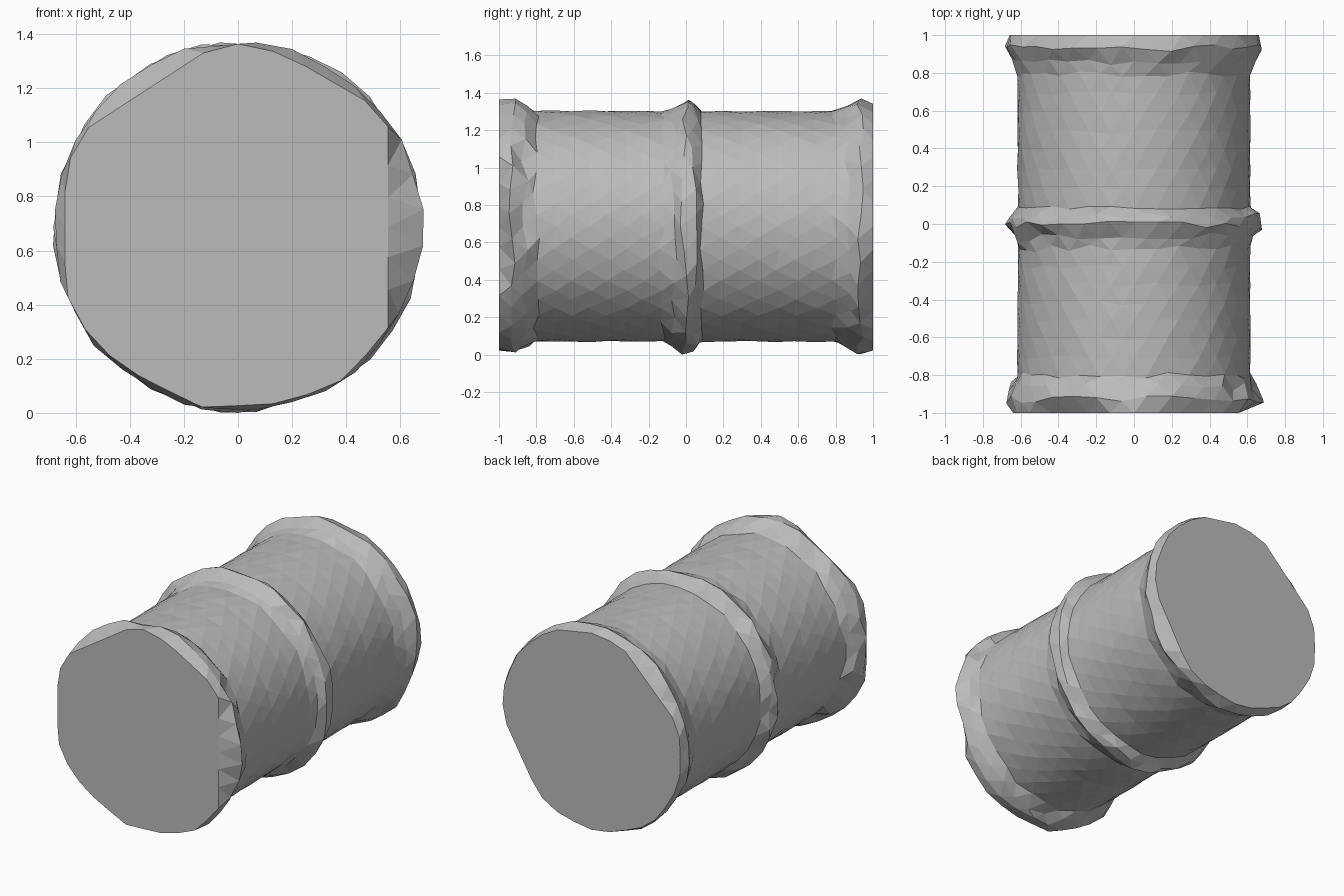
import bpy, bmesh, math, random
from mathutils import Vector

random.seed(4)
SEGMENTS = 32
AXIS_HEIGHT = 0.7
BODY = 0.617

cube = bpy.data.objects.get("Cube")
if cube:
    bpy.data.objects.remove(cube, do_unlink=True)


def make_material(name, colour):
    mat = bpy.data.materials.new(name)
    mat.use_nodes = True
    mat.diffuse_color = colour
    mat.node_tree.nodes["Principled BSDF"].inputs["Base Color"].default_value = colour
    return mat


grey = make_material("plain grey", (0.5, 0.5, 0.5, 1))

# Flat chips on each end: direction in degrees and distance from the axis
FRONT_CHIPS = [(0, 0.555), (123, 0.61), (60, 0.64), (180, 0.64), (243, 0.655)]
BACK_CHIPS = [(135, 0.6), (-30, 0.61), (80, 0.645), (250, 0.65)]


def chipped(angle, radius, chips):
    for direction, distance in chips:
        c = math.cos(angle - math.radians(direction))
        if c > 0.2:
            radius = min(radius, distance / c)
    return radius


# Profile along the axis: position, radius, position wobble, radius wobble
front_rim = [(-1, 0.67, 0, 0.012), (-0.93, 0.682, 0.02, 0.008),
             (-0.86, 0.645, 0.025, 0.02), (-0.8, BODY, 0.02, 0.004)]
hoop = [(-0.13, BODY, 0.02, 0.004), (-0.07, 0.635, 0.025, 0.012),
        (-0.01, 0.68, 0.025, 0.012), (0.045, 0.66, 0.02, 0.018),
        (0.085, BODY, 0.01, 0.004)]
back_rim = [(0.79, BODY, 0.02, 0.003), (0.86, 0.64, 0.02, 0.012),
            (0.93, 0.677, 0.02, 0.01), (1, 0.66, 0, 0.008)]


def wall(start, end, count):
    step = (end - start) / (count + 1)
    return [(start + step * (i + 1), BODY, 0.012, 0.003) for i in range(count)]


profile = (front_rim + wall(-0.8, -0.13, 6) + hoop
           + wall(0.085, 0.79, 6) + back_rim)

# Staggered rings joined by triangles
bm = bmesh.new()
rings = []
for level, (y, radius, slide, bump) in enumerate(profile):
    ring = []
    for i in range(SEGMENTS):
        angle = math.tau * (i + 0.5 * (level % 2)) / SEGMENTS
        r = radius + random.uniform(-bump, bump)
        if level == 0:
            r = chipped(angle, r, FRONT_CHIPS)
        elif level == len(profile) - 1:
            r = chipped(angle, r, BACK_CHIPS)
        ring.append(bm.verts.new((r * math.cos(angle),
                                  y + random.uniform(-slide, slide),
                                  AXIS_HEIGHT + r * math.sin(angle))))
    rings.append(ring)

for level in range(len(rings) - 1):
    a, b = rings[level], rings[level + 1]
    for i in range(SEGMENTS):
        j = (i + 1) % SEGMENTS
        if level % 2 == 0:
            bm.faces.new((a[i], a[j], b[i]))
            bm.faces.new((a[j], b[j], b[i]))
        else:
            bm.faces.new((a[i], a[j], b[j]))
            bm.faces.new((a[i], b[j], b[i]))

# Flat end caps
bm.faces.new(rings[0])
bm.faces.new(rings[-1])

# Rest the barrel on the floor
lowest = min(v.co.z for v in bm.verts)
bmesh.ops.translate(bm, verts=bm.verts, vec=Vector((0, 0, -lowest)))
bmesh.ops.recalc_face_normals(bm, faces=bm.faces)

mesh = bpy.data.meshes.new("barrel")
bm.to_mesh(mesh)
bm.free()
mesh.materials.append(grey)
barrel = bpy.data.objects.new("barrel", mesh)
bpy.context.collection.objects.link(barrel)
